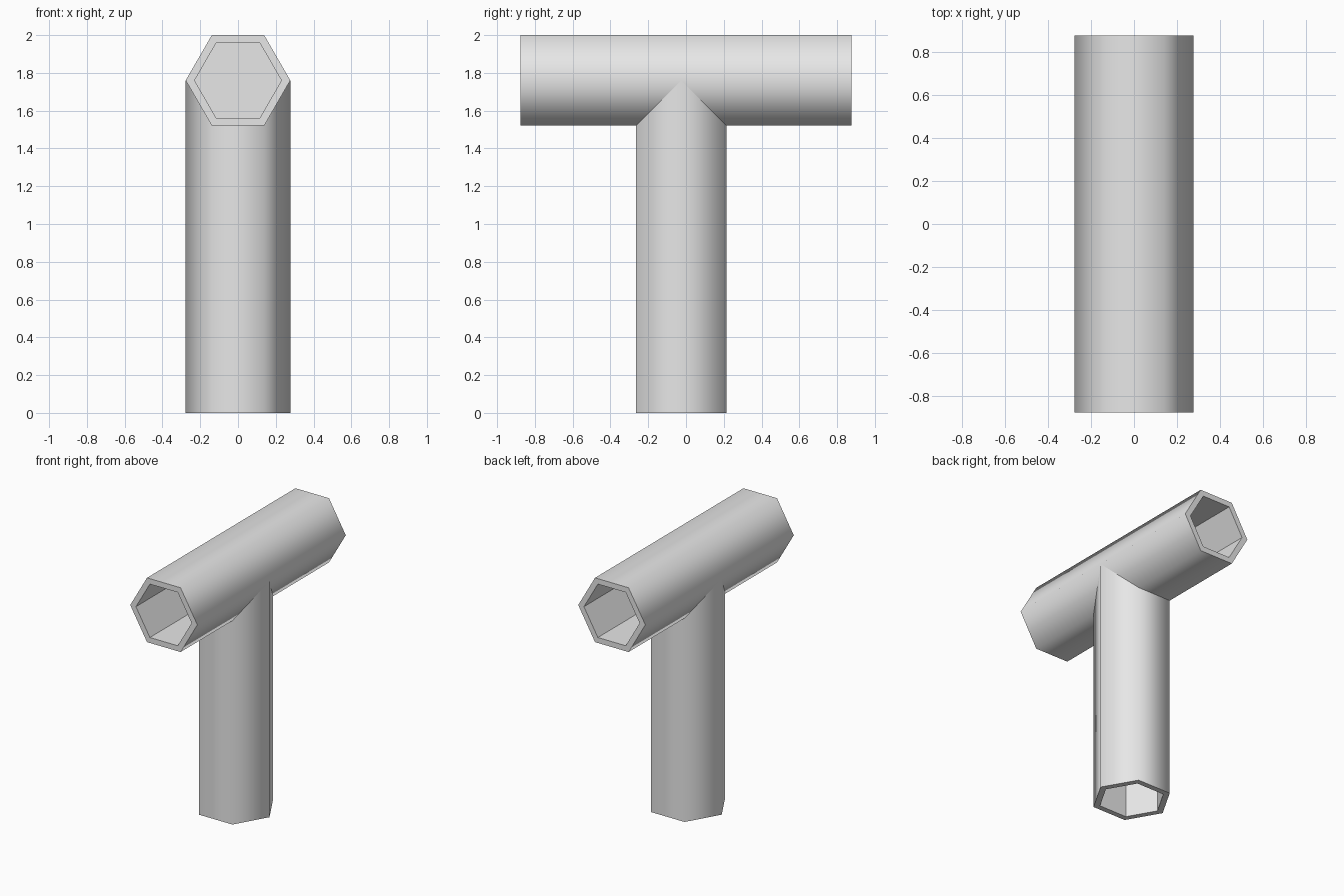
import bpy, bmesh, math
from mathutils import Matrix, Vector

cube = bpy.data.objects.get("Cube")
if cube:
    bpy.data.objects.remove(cube, do_unlink=True)

SIDES = 6
RADIUS = 0.277
BORE = 0.23
HALF_HEIGHT = RADIUS * math.cos(math.pi / SIDES)
AXIS_Z = 2.0 - HALF_HEIGHT

# Single plain grey
GREY = (0.8, 0.8, 0.8, 1.0)
grey = bpy.data.materials.new("grey")
grey.use_nodes = True
grey.diffuse_color = GREY
grey.node_tree.nodes["Principled BSDF"].inputs["Base Color"].default_value = GREY


def hex_pipe(name, length, bores, matrix):
    """Hexagonal bar along +z; bores lists (open end z, recess floor z)."""
    bm = bmesh.new()

    def ring(radius, z):
        angles = [i * math.tau / SIDES for i in range(SIDES)]
        return [bm.verts.new((radius * math.cos(a), radius * math.sin(a), z)) for a in angles]

    def bridge(a, b, smooth=False):
        for i in range(SIDES):
            j = (i + 1) % SIDES
            bm.faces.new((a[i], a[j], b[j], b[i])).smooth = smooth

    # Softly shaded outer wall
    ends = {z: ring(RADIUS, z) for z in (0.0, length)}
    bridge(ends[0.0], ends[length], smooth=True)

    # Flat rims, recess walls and recess floors
    for z, floor_z in bores:
        mouth, floor = ring(BORE, z), ring(BORE, floor_z)
        bridge(ends.pop(z), mouth)
        bridge(mouth, floor)
        bm.faces.new(floor)
    for closed in ends.values():
        bm.faces.new(closed)

    bmesh.ops.recalc_face_normals(bm, faces=bm.faces)
    bm.transform(matrix)
    mesh = bpy.data.meshes.new(name)
    bm.to_mesh(mesh)
    bm.free()
    mesh.materials.append(grey)
    obj = bpy.data.objects.new(name, mesh)
    bpy.context.collection.objects.link(obj)
    return obj


# Crossbar, recessed from both ends
LENGTH = 1.75
DEPTH = 0.59
hex_pipe("crossbar_pipe", LENGTH, [(0.0, DEPTH), (LENGTH, LENGTH - DEPTH)],
         Matrix.Translation(Vector((0, LENGTH / 2, AXIS_Z))) @ Matrix.Rotation(math.pi / 2, 4, "X"))

# Upright, recessed from below, running into the solid core of the crossbar
hex_pipe("upright_pipe", AXIS_Z, [(0.0, 1.4)], Matrix.Translation(Vector((0, -0.025, 0))))
